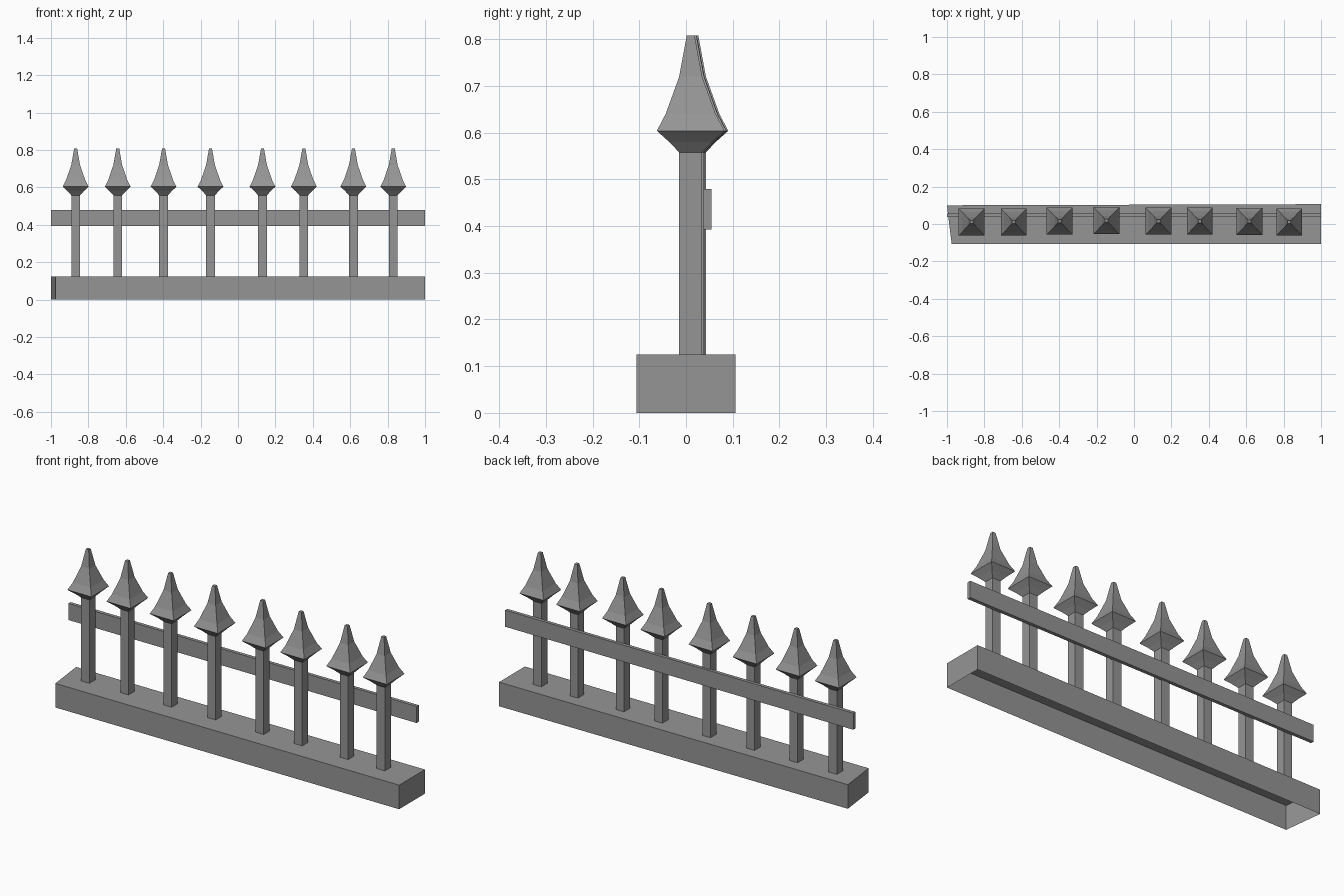
import bpy, bmesh

if "Cube" in bpy.data.objects:
    bpy.data.objects.remove(bpy.data.objects["Cube"])

# Dark grey used on every part
grey = bpy.data.materials.new("dark_grey")
grey.diffuse_color = (0.3, 0.3, 0.3, 1)
grey.use_nodes = True
grey.node_tree.nodes["Principled BSDF"].inputs["Base Color"].default_value = grey.diffuse_color


def make_object(name, bm):
    bmesh.ops.recalc_face_normals(bm, faces=bm.faces)
    mesh = bpy.data.meshes.new(name)
    bm.to_mesh(mesh)
    bm.free()
    mesh.materials.append(grey)
    obj = bpy.data.objects.new(name, mesh)
    bpy.context.collection.objects.link(obj)
    return obj


def loft(name, rings, cap_bottom=True):
    """Join four-sided rings of 3D points into a flat-faced solid."""
    bm = bmesh.new()
    loops = [[bm.verts.new(p) for p in ring] for ring in rings]
    for low, high in zip(loops, loops[1:]):
        for i in range(4):
            j = (i + 1) % 4
            bm.faces.new((low[i], low[j], high[j], high[i]))
    bm.faces.new(loops[-1])
    if cap_bottom:
        bm.faces.new(loops[0][::-1])
    return make_object(name, bm)


def rect(x0, x1, y0, y1, z):
    return [(x0, y0, z), (x1, y0, z), (x1, y1, z), (x0, y1, z)]


def square(x, y, half, z):
    depth = half * 1.05
    return rect(x - half, x + half, y - depth, y + depth, z)


# Plinth: open underneath, with a skewed left end
outline = [(-0.975, -0.106), (1, -0.106), (1, 0.106), (-1, 0.100)]
loft("plinth", [[(x, y, z) for x, y in outline] for z in (0, 0.125)],
     cap_bottom=False)

# Horizontal rail behind the bars
loft("rail", [rect(-1, 1, 0.037, 0.055, z) for z in (0.393, 0.479)])

# Bars and pyramid finials, hand-placed with slightly uneven spacing
bar_half = 0.0235
finial_profile = [(bar_half, 0.558), (0.0435, 0.58), (0.069, 0.604),
                  (0.051, 0.64), (0.0235, 0.72), (0.008, 0.808)]
positions = [(-0.868, 0.011), (-0.643, 0.011), (-0.398, 0.015),
             (-0.147, 0.018), (0.131, 0.015), (0.352, 0.015),
             (0.617, 0.014), (0.830, 0.010)]
for x, y in positions:
    loft("bar", [square(x, y, bar_half, z) for z in (0.125, 0.558)])
    loft("finial", [square(x, y, h, z) for h, z in finial_profile])
